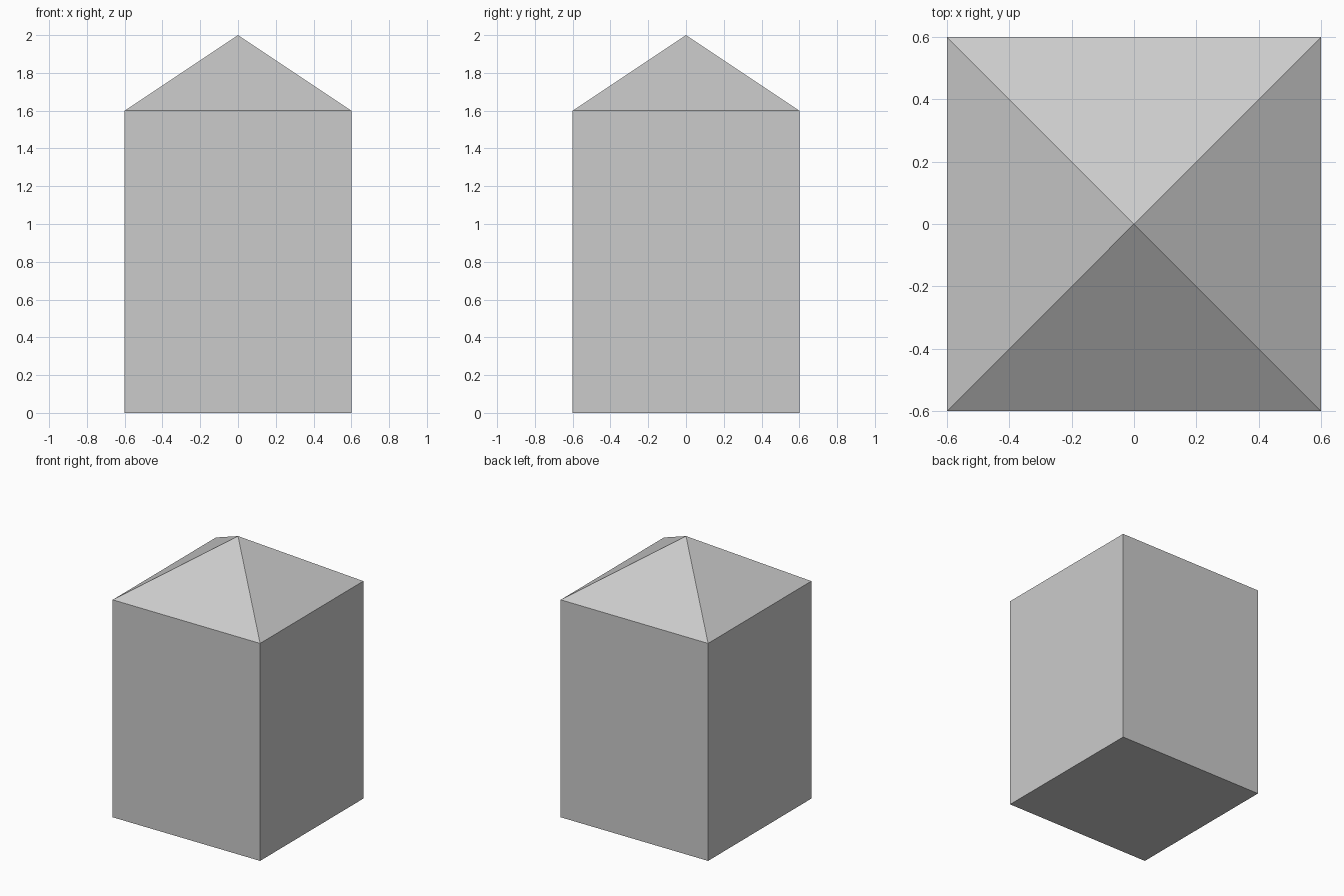
import bpy
import math

if "Cube" in bpy.data.objects:
    bpy.data.objects.remove(bpy.data.objects["Cube"])

WIDTH, WALL_H, ROOF_H = 1.2, 1.6, 0.4

# Square body standing on the ground
bpy.ops.mesh.primitive_cube_add(size=1, location=(0, 0, WALL_H / 2))
body = bpy.context.object
body.name = "body"
body.scale = (WIDTH, WIDTH, WALL_H)
bpy.ops.object.transform_apply(location=False, rotation=False, scale=True)

# Four-sided pyramid roof, flush with the walls
bpy.ops.mesh.primitive_cone_add(
    vertices=4, radius1=WIDTH / math.sqrt(2), radius2=0, depth=ROOF_H,
    location=(0, 0, WALL_H + ROOF_H / 2), rotation=(0, 0, math.pi / 4))
roof = bpy.context.object
roof.name = "roof"
bpy.ops.object.transform_apply(location=False, rotation=True, scale=True)
